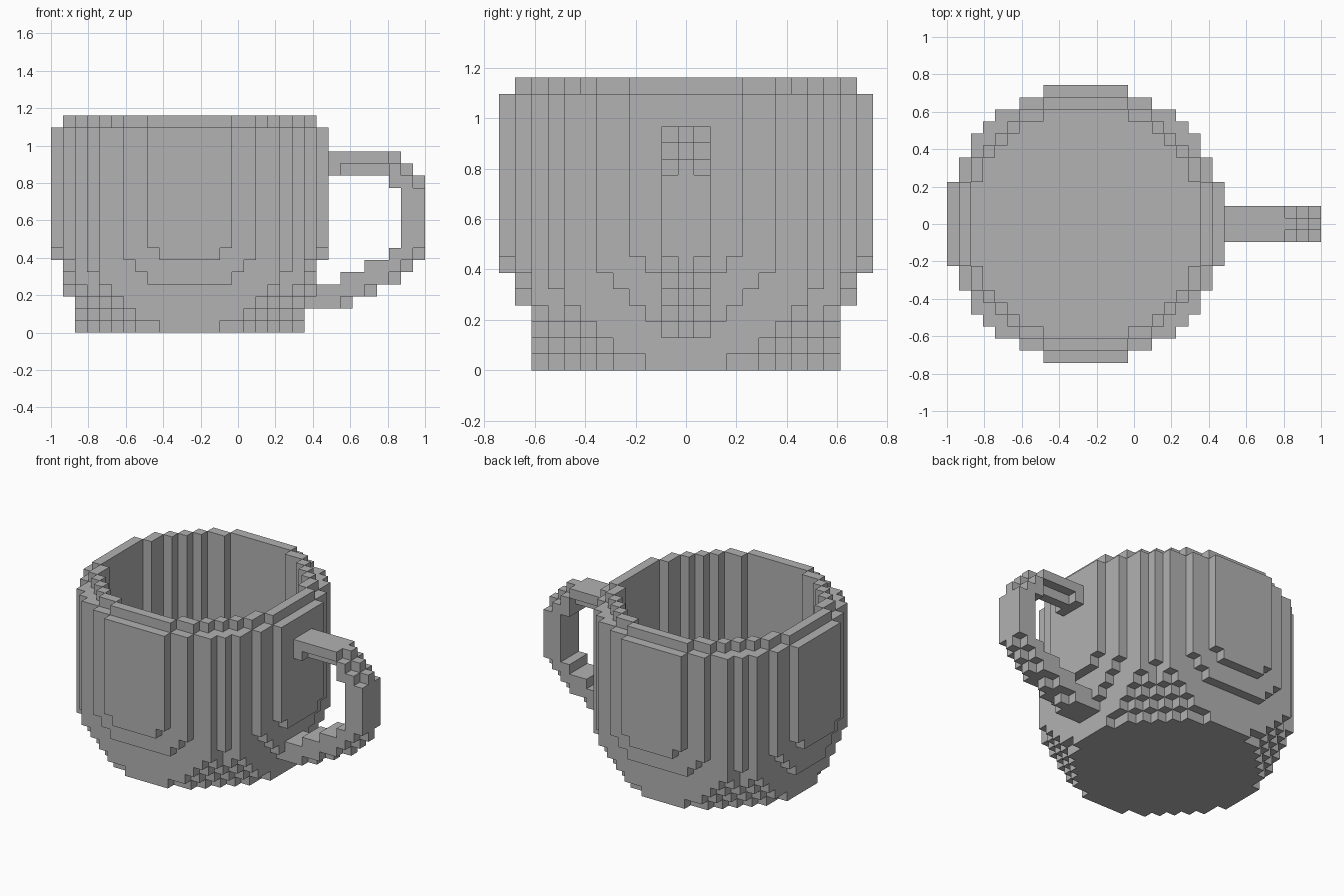
import bpy, bmesh
from mathutils import Vector

cube = bpy.data.objects.get("Cube")
if cube:
    bpy.data.objects.remove(cube, do_unlink=True)

U = 2 / 31            # edge of one block
RADIUS = 11           # blocks from the cup axis to the outer wall
RIM = 17              # top layer

grey = bpy.data.materials.new("plain_grey")
grey.use_nodes = True
colour = (0.445, 0.445, 0.445, 1)
grey.diffuse_color = colour
grey.node_tree.nodes["Principled BSDF"].inputs["Base Color"].default_value = colour


def disc(limits):
    """Blocks of a round layer; limits give the half length of rows 11, 10, 9, 8, 7."""
    row = dict(zip((11, 10, 9, 8, 7), limits))
    span = range(-RADIUS, RADIUS + 1)
    return {(x, y) for x in span for y in span
            if min(abs(x), abs(y)) <= row.get(max(abs(x), abs(y)), RADIUS)}


def build(name, cells, neighbours=frozenset()):
    """Skin a set of blocks with outward faces and merge the flat areas."""
    bm = bmesh.new()
    corners = {}

    def corner(p):
        if p not in corners:
            corners[p] = bm.verts.new((p[0] * U - 1, (p[1] - RADIUS - 0.5) * U, p[2] * U))
        return corners[p]

    for cell in sorted(cells):
        for axis in range(3):
            for side in (0, 1):
                other = list(cell)
                other[axis] += 2 * side - 1
                if tuple(other) in cells or tuple(other) in neighbours:
                    continue
                quad = []
                for a, b in ((0, 0), (1, 0), (1, 1), (0, 1)):
                    p = list(cell)
                    p[axis] += side
                    p[(axis + 1) % 3] += a
                    p[(axis + 2) % 3] += b
                    quad.append(corner(tuple(p)))
                bm.faces.new(quad if side else quad[::-1])
    bmesh.ops.dissolve_limit(bm, angle_limit=0.01, verts=bm.verts, edges=bm.edges)
    mesh = bpy.data.meshes.new(name)
    bm.to_mesh(mesh)
    bm.free()
    mesh.materials.append(grey)
    obj = bpy.data.objects.new(name, mesh)
    bpy.context.collection.objects.link(obj)
    return obj


# Cup: rounded foot, straight wall, narrower rim, hollow above a thick floor
foot = [(-1, -1, 2, 4, 5), (-1, -1, 4, 5, 6), (-1, -1, 5, 6, 7),
        (-1, 2, 6, 7, 7), (-1, 3, 7, 7, 7), (-1, 4, 7, 8, 7), (2, 5, 7, 8, 7)]
wall = (3, 5, 7, 8, 7)
rim = (-1, 3, 5, 6, 7)
hollow = disc((-1, -1, 3, 5, 6))
FLOOR = 4

cup = set()
for z in range(RIM + 1):
    layer = disc(foot[z] if z < len(foot) else rim if z == RIM else wall)
    if z >= FLOOR:
        layer -= hollow
    else:
        layer = {(x, y) for x, y in layer if abs(y) < 10}
    cup |= {(x + RADIUS, y + RADIUS, z) for x, y in layer}

# Handle: (first x, last x, first layer, last layer) for the middle and both sides
middle = [(23, 28, 13, 14), (28, 29, 12, 13), (29, 30, 6, 12), (28, 28, 6, 6),
          (26, 29, 5, 5), (24, 28, 4, 4), (20, 26, 3, 3), (20, 24, 2, 2)]
sides = [(23, 27, 14, 14), (23, 23, 13, 13), (28, 28, 12, 13), (29, 29, 6, 12),
         (30, 30, 7, 11), (28, 28, 6, 6), (26, 28, 5, 5), (24, 27, 4, 4),
         (20, 25, 3, 3), (20, 23, 2, 2)]

handle = set()
for dy, boxes in ((-1, sides), (0, middle), (1, sides)):
    for x0, x1, z0, z1 in boxes:
        handle |= {(x, RADIUS + dy, z)
                   for x in range(x0, x1 + 1) for z in range(z0, z1 + 1)}
handle -= cup

build("cup", cup, handle)
build("handle", handle, cup)
